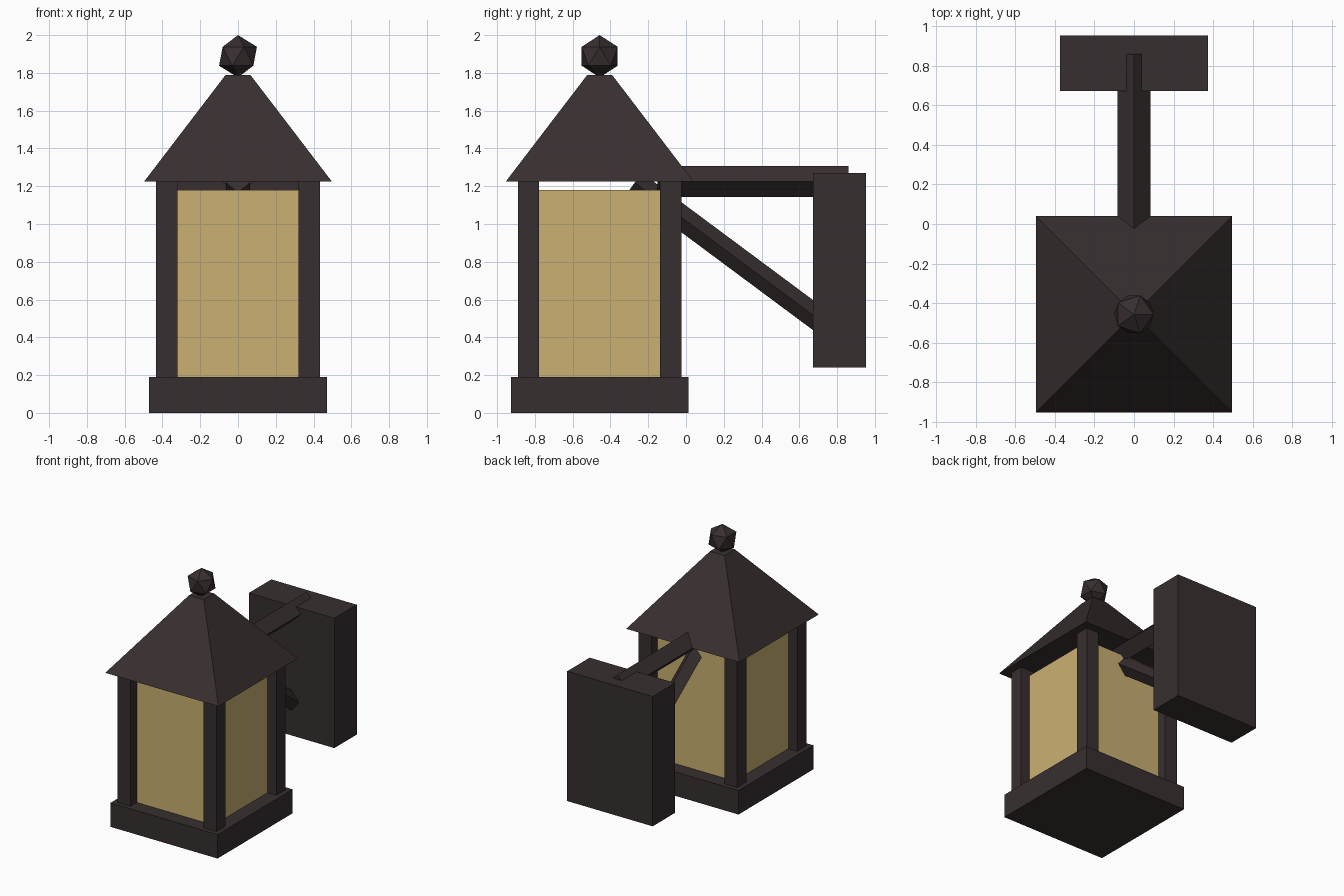
import bpy
from math import pi, sqrt
from mathutils import Vector, Matrix

cube = bpy.data.objects.get("Cube")
if cube:
    bpy.data.objects.remove(cube, do_unlink=True)


def material(name, rgb):
    m = bpy.data.materials.new(name)
    m.use_nodes = True
    m.diffuse_color = (*rgb, 1)
    m.node_tree.nodes["Principled BSDF"].inputs["Base Color"].default_value = (*rgb, 1)
    return m


iron = material("dark iron", (0.039, 0.028, 0.029))
amber = material("amber glass", (0.59, 0.435, 0.168))
CY = -0.457  # lantern axis


def finish(name, mat):
    ob = bpy.context.object
    ob.name = name
    ob.data.materials.append(mat)
    return ob


def box(name, mat, x, y, z):
    """Box from (min, max) ranges."""
    lo, hi = Vector((x[0], y[0], z[0])), Vector((x[1], y[1], z[1]))
    bpy.ops.mesh.primitive_cube_add(size=1, location=(lo + hi) / 2)
    ob = finish(name, mat)
    ob.data.transform(Matrix.Diagonal((*(hi - lo), 1)))
    return ob


def square_box(name, mat, half, z):
    return box(name, mat, (-half, half), (CY - half, CY + half), z)


def diamond_bar(name, start, end, radius):
    """Four-sided bar standing on its edge, running in the y-z plane."""
    a, b = Vector(start), Vector(end)
    bpy.ops.mesh.primitive_cylinder_add(vertices=4, radius=radius, depth=(b - a).length,
                                        location=(a + b) / 2)
    ob = finish(name, iron)
    ob.rotation_euler = (Vector((0, 0, 1)).rotation_difference((b - a).normalized())).to_euler()
    return ob


# Lantern body
square_box("base", iron, 0.47, (0, 0.19))
square_box("glass_panes", amber, 0.355, (0.19, 1.18))
for sx, side in ((-1, "right"), (1, "left")):
    for sy, end in ((-1, "front"), (1, "back")):
        x = sorted((sx * 0.32, sx * 0.433))
        y = sorted((CY + sy * 0.32, CY + sy * 0.433))
        box(f"{end}_{side}_post", iron, x, y, (0.19, 1.225))

# Roof as a truncated pyramid
bpy.ops.mesh.primitive_cone_add(vertices=4, radius1=0.497 * sqrt(2), radius2=0.065 * sqrt(2),
                                depth=0.565, location=(0, CY, 1.5075))
roof = finish("roof", iron)
roof.data.transform(Matrix.Rotation(pi / 4, 4, "Z"))

# Faceted finial
bpy.ops.mesh.primitive_ico_sphere_add(subdivisions=1, radius=0.112, location=(0, CY, 1.888))
finish("finial", iron)

# Wall mount, arm and diagonal brace
box("wall_plate", iron, (-0.375, 0.375), (0.672, 0.953), (0.24, 1.27))
diamond_bar("arm", (0, -0.15, 1.225), (0, 0.86, 1.225), 0.083)
diamond_bar("brace", (0, -0.271, 1.219), (0, 0.8, 0.423), 0.064)
